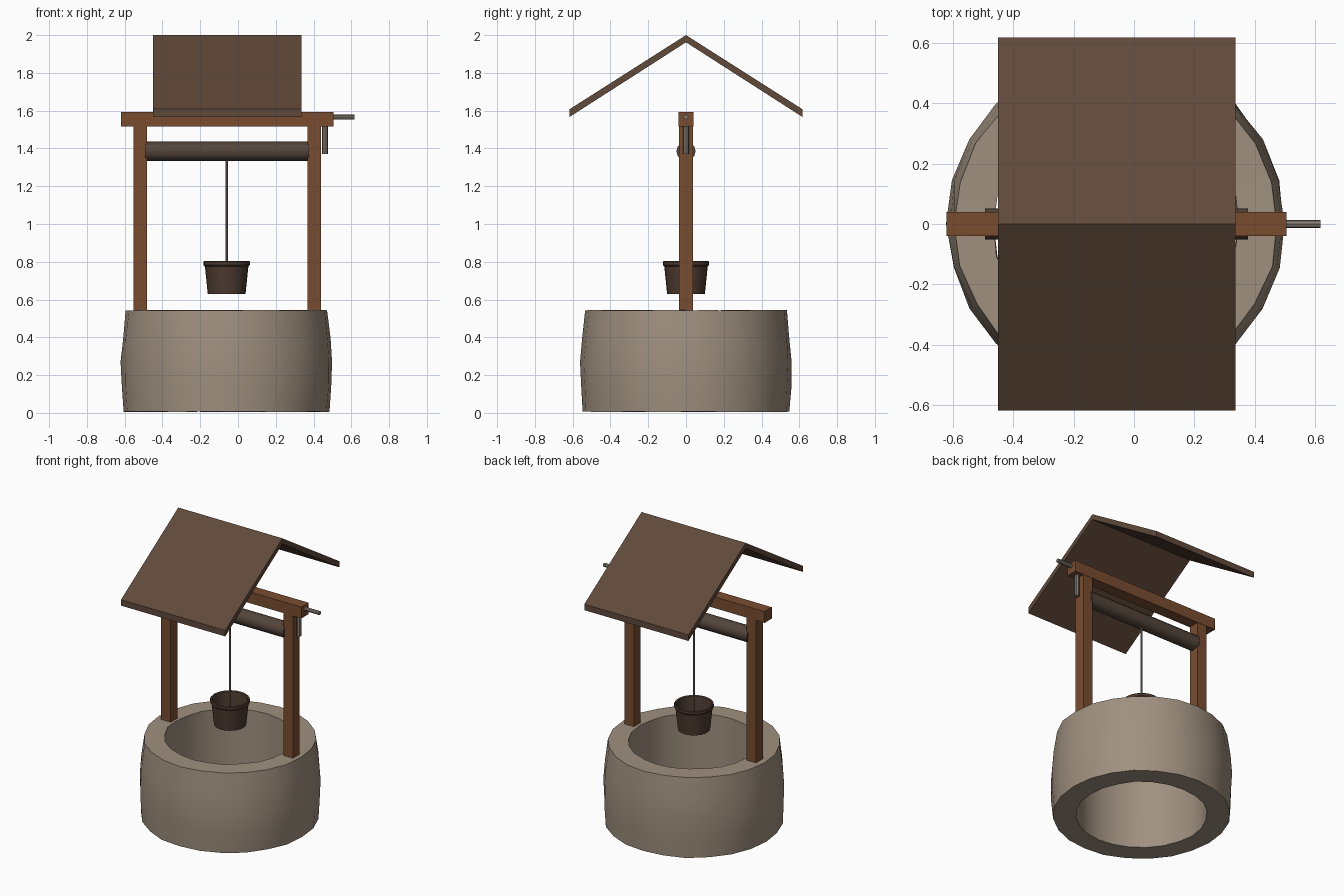
import bpy, bmesh, math, random
from mathutils import Matrix, Vector

default = bpy.data.objects.get("Cube")
if default:
    bpy.data.objects.remove(default, do_unlink=True)
random.seed(4)
CX = -0.06  # axis of the well


def material(name, rgb):
    m = bpy.data.materials.new(name)
    m.use_nodes = True
    m.diffuse_color = (*rgb, 1)
    m.node_tree.nodes["Principled BSDF"].inputs["Base Color"].default_value = (*rgb, 1)
    return m


stone = material("stone", (0.35, 0.28, 0.215))
timber = material("timber", (0.19, 0.073, 0.03))
roofing = material("roof wood", (0.118, 0.068, 0.042))
dark_wood = material("bucket wood", (0.075, 0.043, 0.03))
roller_wood = material("roller wood", (0.088, 0.06, 0.043))
metal = material("metal", (0.25, 0.21, 0.17))


def finish(name, bm, mat, smooth=False):
    bmesh.ops.recalc_face_normals(bm, faces=bm.faces)
    mesh = bpy.data.meshes.new(name)
    bm.to_mesh(mesh)
    bm.free()
    mesh.materials.append(mat)
    ob = bpy.data.objects.new(name, mesh)
    bpy.context.collection.objects.link(ob)
    if smooth:
        bpy.ops.object.select_all(action='DESELECT')
        ob.select_set(True)
        bpy.context.view_layer.objects.active = ob
        bpy.ops.object.shade_smooth_by_angle(angle=math.radians(35))
    return ob


def box(name, lo, hi, mat):
    bm = bmesh.new()
    lo, hi = Vector(lo), Vector(hi)
    bmesh.ops.create_cube(bm, size=1, matrix=Matrix.Translation((lo + hi) / 2)
                          @ Matrix.Diagonal((*(hi - lo), 1)))
    return finish(name, bm, mat)


def rod(name, start, end, radius, sides, mat):
    bm = bmesh.new()
    a, b = Vector(start), Vector(end)
    turn = (b - a).to_track_quat('Z', 'Y').to_matrix().to_4x4()
    bmesh.ops.create_cone(bm, cap_ends=True, segments=sides, radius1=radius, radius2=radius,
                          depth=(b - a).length, matrix=Matrix.Translation((a + b) / 2) @ turn)
    return finish(name, bm, mat, True)


def lathe(name, profile, sides, mat, closed=False, wobble=0.0):
    """Spin (radius, height) points around the well axis; a zero radius closes to a point."""
    bm = bmesh.new()
    rings = []
    for r, z in profile:
        ring = []
        for i in range(sides):
            a = math.tau * i / sides
            rr = r + random.uniform(-wobble, wobble)
            zz = z + random.uniform(-wobble, wobble) * 0.4
            ring.append(bm.verts.new((CX + rr * math.cos(a), rr * math.sin(a), zz)))
        rings.append(ring)
    pairs = list(zip(rings, rings[1:])) + ([(rings[-1], rings[0])] if closed else [])
    for p, q in pairs:
        for i in range(sides):
            j = (i + 1) % sides
            bm.faces.new((p[i], p[j], q[j], q[i]))
    bmesh.ops.remove_doubles(bm, verts=bm.verts, dist=1e-5)
    return finish(name, bm, mat, True)


# Stone ring with a gently bulging, uneven outside
lathe("well_wall", [(0.405, 0.006), (0.548, 0.006), (0.557, 0.14), (0.558, 0.27), (0.55, 0.4),
                    (0.533, 0.543), (0.405, 0.543)], 24, stone, closed=True, wobble=0.004)

# Timber frame
for side, x in (("right", -0.517), ("left", 0.403)):
    box(side + "_post", (x - 0.036, -0.037, 0.5), (x + 0.036, 0.037, 1.53), timber)
box("top_beam", (-0.62, -0.039, 1.515), (0.505, 0.039, 1.592), timber)

# Pitched roof: one slab with a chevron end profile
bm = bmesh.new()
chevron = [(-0.616, 1.608), (0, 2.0), (0.616, 1.608), (0.616, 1.567), (0, 1.962), (-0.616, 1.567)]
ends = [[bm.verts.new((x, y, z)) for y, z in chevron] for x in (-0.45, 0.335)]
for k in range(6):
    n = (k + 1) % 6
    bm.faces.new((ends[0][k], ends[0][n], ends[1][n], ends[1][k]))
for e in ends:
    bm.faces.new((e[0], e[1], e[4], e[5]))
    bm.faces.new((e[1], e[2], e[3], e[4]))
finish("roof", bm, roofing)

# Winding roller, crank and rope
rod("roller", (-0.492, 0, 1.385), (0.377, 0, 1.385), 0.051, 12, roller_wood)
rod("crank_arm", (0.46, 0, 1.37), (0.46, 0, 1.575), 0.016, 8, metal)
rod("crank_handle", (0.46, 0, 1.566), (0.617, 0, 1.566), 0.013, 8, metal)
rod("rope", (CX, 0, 0.64), (CX, 0, 1.37), 0.006, 8, metal)

# Open bucket with a rolled rim
lathe("bucket", [(0, 0.63), (0.1, 0.63), (0.115, 0.775), (0.123, 0.783), (0.123, 0.8),
                 (0.118, 0.805), (0.11, 0.8), (0.092, 0.645), (0, 0.645)], 24, dark_wood)
